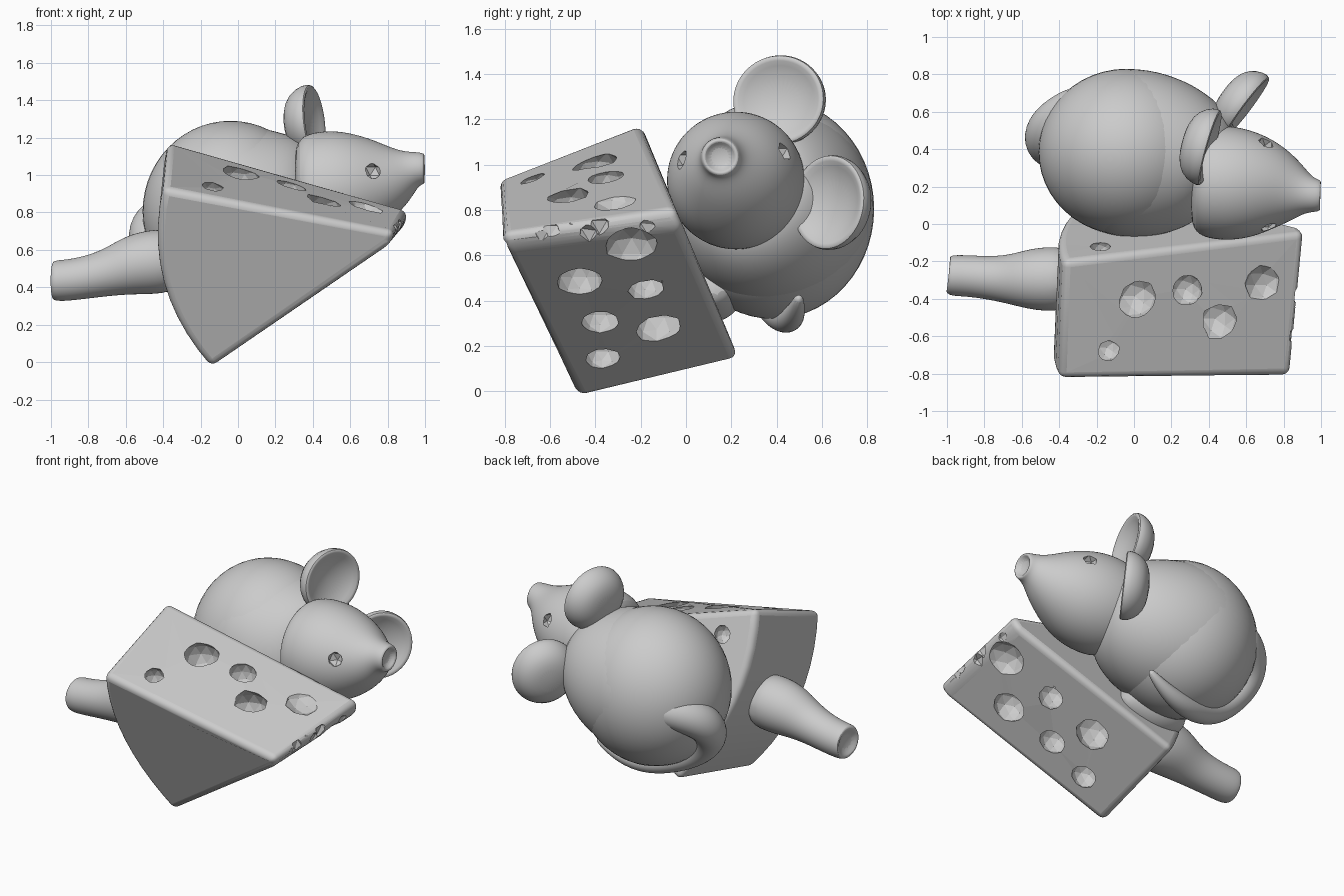
import bpy, bmesh, math, random
from mathutils import Vector, Matrix

if "Cube" in bpy.data.objects:
    bpy.data.objects.remove(bpy.data.objects["Cube"])

random.seed(4)
grey = bpy.data.materials.new("plain_grey")
grey.diffuse_color = (0.6, 0.6, 0.6, 1)
grey.use_nodes = True
grey.node_tree.nodes["Principled BSDF"].inputs["Base Color"].default_value = grey.diffuse_color


def make(name, bm, angle=40):
    bmesh.ops.recalc_face_normals(bm, faces=bm.faces)
    me = bpy.data.meshes.new(name)
    bm.to_mesh(me)
    bm.free()
    ob = bpy.data.objects.new(name, me)
    bpy.context.collection.objects.link(ob)
    me.materials.append(grey)
    bpy.ops.object.select_all(action='DESELECT')
    ob.select_set(True)
    bpy.context.view_layer.objects.active = ob
    if angle:
        bpy.ops.object.shade_smooth_by_angle(angle=math.radians(angle))
    return ob


def loft(name, rings, n=16, subsurf=2):
    """Closed tube through (x, y, z, radius) rings, smoothed."""
    bm = bmesh.new()
    pts = [Vector(r[:3]) for r in rings]
    loops = []
    for i, r in enumerate(rings):
        t = pts[min(i + 1, len(pts) - 1)] - pts[max(i - 1, 0)]
        if i == 0:
            u = t.orthogonal().normalized()
            first = t.copy()
        if t.dot(first) < 0 and name in ("mouse_head", "handle"):
            t = -t      # rings folding back into a dished end
        t.normalize()
        u = (u - t * u.dot(t)).normalized()
        v = t.cross(u)
        loops.append([bm.verts.new(pts[i] + r[3] * 1.02 * (
            u * math.cos(a) + v * math.sin(a)))
            for a in (2 * math.pi * k / n for k in range(n))])
    for a, b in zip(loops, loops[1:]):
        for k in range(n):
            bm.faces.new((a[k], a[(k + 1) % n], b[(k + 1) % n], b[k]))
    bm.faces.new(loops[0])
    bm.faces.new(loops[-1])
    ob = make(name, bm)
    m = ob.modifiers.new("smooth", 'SUBSURF')
    m.levels = m.render_levels = subsurf
    return ob


def ball(bm, loc, r, sub=2, jitter=0.0):
    vs = bmesh.ops.create_icosphere(bm, subdivisions=sub, radius=r)['verts']
    for v in vs:
        v.co = v.co * (1 + random.uniform(-jitter, jitter)) + Vector(loc)


def carve(ob, bm):
    """Subtract the cutter mesh from the object."""
    cutter = make(ob.name + "_cutter", bm, 0)
    cutter.hide_render = True
    cutter.hide_set(True)
    m = ob.modifiers.new("holes", 'BOOLEAN')
    m.operation, m.solver, m.use_self, m.object = 'DIFFERENCE', 'EXACT', True, cutter


# cheese wedge: front and back triangles, with a bulging rind from A to B
front = [Vector(p) for p in ((-.40, -.83, .93), (-.145, -.47, -.03), (.81, -.80, .63), (.84, -.81, .70))]
back = [Vector(p) for p in ((-.375, -.20, 1.18), (-.10, .235, .14), (.89, -.02, .72), (.91, -.04, .81))]


def section(c):
    a, b, lo, hi = c
    out = ((a + b) / 2 - hi).normalized() * 0.13
    rind = [a.lerp(b, t) + out * 4 * t * (1 - t) for t in (i / 10 for i in range(11))]
    return rind + [lo, hi]


bm = bmesh.new()
fs = [bm.verts.new(p) for p in section(front)]
bs = [bm.verts.new(p) for p in section(back)]
for i in range(len(fs)):
    j = (i + 1) % len(fs)
    bm.faces.new((fs[i], fs[j], bs[j], bs[i]))
bm.faces.new(fs)
bm.faces.new(bs)
cheese = make("cheese_wedge", bm, 35)
bev = cheese.modifiers.new("soft_edges", 'BEVEL')
bev.width, bev.segments, bev.angle_limit = 0.05, 4, math.radians(35)

# cheese holes on the top and underside, plus the nibbled thin edge
cut = bmesh.new()


def face_hole(tri, start, axis, r, inward, depth=0.45):
    n = (tri[1] - tri[0]).cross(tri[2] - tri[0])
    s, d = Vector(start), Vector(axis)
    p = s + d * ((tri[0] - s).dot(n) / d.dot(n))
    ball(cut, p + Vector(inward) * r * depth, r * math.hypot(1, min(depth, .46)), 2, 0.03)


top = (front[0], back[0], (front[3] + back[3]) / 2)
under = (front[1], back[1], (front[2] + back[2]) / 2)
for x, y, r, d in ((.01, -.40, .11, .45), (.28, -.36, .085, .45), (.70, -.31, .11, -.5),
                   (.44, -.52, .115, .4), (-.14, -.67, .07, .5), (.12, -.65, .055, .8)):
    face_hole(top, (x, y, 0), (0, 0, 1), r, (-.15, .3, -.9), d)
for y, z, r, d in ((-.24, .66, .11, -.6), (-.47, .48, .10, .3), (-.18, .47, .09, .3),
                   (-.38, .31, .085, .4), (-.13, .29, .11, .4), (-.37, .15, .08, .4)):
    face_hole(under, (0, y, z), (1, 0, 0), r, (-.6, 0, .8), d)
ball(cut, (-.18, -.14, .98), .06)
for i in range(19):
    p = front[3].lerp(back[3], i / 18)
    ball(cut, p + Vector((random.uniform(.0, .06), 0, random.uniform(-.08, .04))),
         random.uniform(.045, .065), 1, 0.2)
carve(cheese, cut)

# handle stub leaving the rind, with a dished end
loft("handle", [(-.965, -.28, .435, .05), (-.995, -.275, .435, .085), (-.99, -.275, .435, .107),
                (-.95, -.275, .435, .113), (-.85, -.28, .445, .113), (-.7, -.295, .475, .125),
                (-.58, -.295, .515, .16), (-.47, -.295, .535, .178), (-.3, -.29, .55, .17)], 12)

# mouse body, with shoulders reaching forward into the head
bm = bmesh.new()
bmesh.ops.create_uvsphere(bm, u_segments=48, v_segments=28, radius=1,
                          matrix=Matrix.Translation((-.04, .385, .805))
                          @ Matrix.Diagonal((.47, .445, .485, 1)))
make("mouse_body", bm)
loft("mouse_shoulders", [(-.30, .38, .81, .36), (-.2, .385, .81, .42), (-.08, .385, .815, .449),
                         (.06, .375, .82, .447), (.2, .345, .84, .42), (.33, .31, .88, .36),
                         (.42, .27, .91, .28), (.46, .25, .92, .18)], 20)

# web joining the belly to the cheese
loft("belly_join", [(-.25, .10, .45, .08), (-.2, .11, .44, .12), (-.05, .12, .43, .14),
                    (.1, .12, .47, .12), (.18, .12, .5, .08)], 12)

# mouse head tapering to a dished snout, with shallow eye sockets
head = loft("mouse_head", [(.30, .23, .92, .20), (.34, .23, .92, .275), (.42, .225, .925, .303),
                           (.54, .215, .935, .303), (.66, .205, .95, .275), (.77, .19, .975, .22),
                           (.86, .17, 1.0, .155), (.92, .16, 1.025, .105), (.965, .152, 1.035, .088),
                           (.995, .15, 1.035, .082), (1.0, .15, 1.035, .065),
                           (.965, .15, 1.035, .045)], 20)
cut = bmesh.new()
for p in ((.70, .42, 1.05), (.72, -.015, 1.02)):
    ball(cut, p, .05, 1)
carve(head, cut)


# dished ears
def ear(name, centre, facing, ry, rz):
    prof = [(0, -.105), (.5, -.095), (.82, -.06), (1, .01), (.98, .055),
            (.88, .055), (.65, .02), (0, -.01)]
    z = Vector(facing).normalized()
    side = Vector((0, 0, 1)).cross(z).normalized()
    up = z.cross(side)
    bm = bmesh.new()
    n, loops = 28, []
    for r, h in prof:
        count = n if r else 1
        loops.append([bm.verts.new(Vector(centre) + z * h
                      + side * r * ry * math.cos(2 * math.pi * k / n)
                      + up * r * rz * math.sin(2 * math.pi * k / n)) for k in range(count)])
    for a, b in zip(loops, loops[1:]):
        for k in range(n):
            q = (a[k % len(a)], a[(k + 1) % len(a)], b[(k + 1) % len(b)], b[k % len(b)])
            bm.faces.new(list(dict.fromkeys(q)))
    ob = make(name, bm, 60)
    m = ob.modifiers.new("smooth", 'SUBSURF')
    m.levels = m.render_levels = 1


ear("upper_ear", (.36, .42, 1.28), (1, -.28, .12), .215, .205)
ear("side_ear", (.565, .655, .83), (.8, -.6, .1), .205, .215)

# tail curling from the rump round under the belly
loft("tail", [(-.22, .68, .82, .09), (-.36, .61, .80, .11), (-.46, .52, .75, .12),
              (-.49, .44, .66, .115), (-.44, .38, .55, .10), (-.34, .36, .44, .088),
              (-.20, .39, .36, .078), (-.04, .44, .315, .068), (.10, .47, .325, .055),
              (.22, .49, .37, .035), (.30, .50, .42, .02)], 12)
